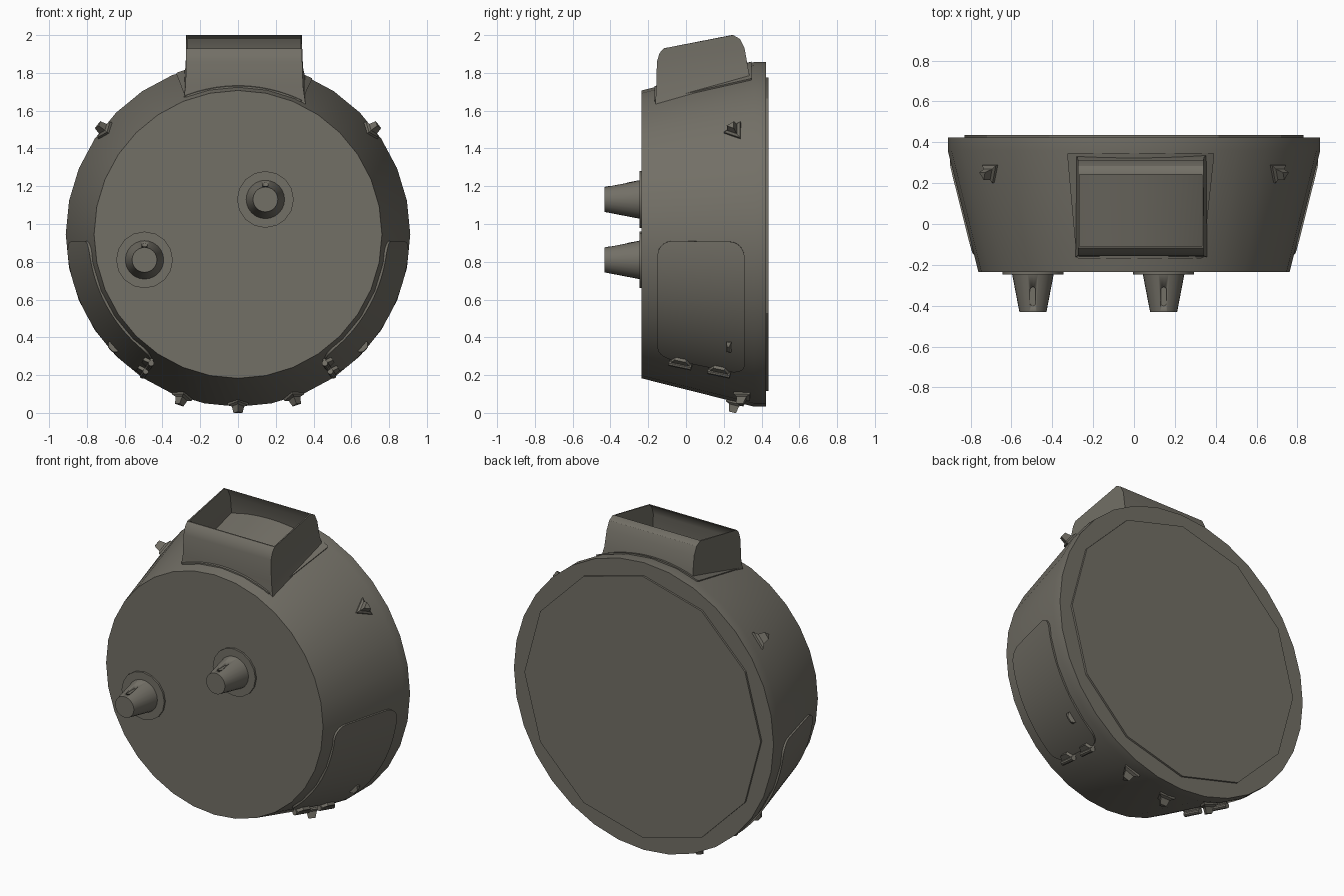
import bpy, bmesh
from math import sin, cos, pi, radians, sqrt
from mathutils import Matrix, Vector

cube = bpy.data.objects.get("Cube")
if cube:
    bpy.data.objects.remove(cube, do_unlink=True)

COLOR = (0.17, 0.16, 0.133, 1)
paint = bpy.data.materials.new("warm grey metal")
paint.use_nodes = True
paint.diffuse_color = COLOR
bsdf = paint.node_tree.nodes["Principled BSDF"]
bsdf.inputs["Base Color"].default_value = COLOR
bsdf.inputs["Roughness"].default_value = 0.7

MID = 0.945                      # height of the drum axis
FRONT, SHOULDER, BACK = -0.235, 0.36, 0.424
R_FRONT, R_BACK = 0.762, 0.912
SLOPE = (R_BACK - R_FRONT) / (SHOULDER - FRONT)


def finish(bm, name, angle=30):
    bmesh.ops.recalc_face_normals(bm, faces=bm.faces)
    mesh = bpy.data.meshes.new(name)
    bm.to_mesh(mesh)
    bm.free()
    mesh.materials.append(paint)
    obj = bpy.data.objects.new(name, mesh)
    bpy.context.collection.objects.link(obj)
    bpy.ops.object.select_all(action="DESELECT")
    obj.select_set(True)
    bpy.context.view_layer.objects.active = obj
    bpy.ops.object.shade_smooth_by_angle(angle=radians(angle))
    return obj


def add_skin(bm, rings, loop=False):
    """Join rings of points with quads; close with caps or back to the start."""
    rows = [[bm.verts.new(p) for p in ring] for ring in rings]
    n = len(rows[0])
    pairs = list(zip(rows, rows[1:]))
    if loop:
        pairs.append((rows[-1], rows[0]))
    else:
        bm.faces.new(rows[0])
        bm.faces.new(rows[-1])
    for a, b in pairs:
        for i in range(n):
            j = (i + 1) % n
            bm.faces.new((a[i], a[j], b[j], b[i]))


def skin(name, rings, loop=False):
    bm = bmesh.new()
    add_skin(bm, rings, loop)
    return finish(bm, name)


def lathe(name, profile, sides, x=0, z=MID):
    """Turn (radius, y) pairs round an axis running front to back."""
    rings = [[(x + r * cos(2 * pi * i / sides), y, z + r * sin(2 * pi * i / sides))
              for i in range(sides)] for r, y in profile]
    return skin(name, rings)


def on_drum(a, y, lift=0):
    r = R_FRONT + SLOPE * (y - FRONT) + lift
    return Vector((r * cos(a), y, MID + r * sin(a)))


def frame(a, y):
    """Local x runs backward, y round the drum, z outward."""
    along = Vector((SLOPE * cos(a), 1, SLOPE * sin(a))).normalized()
    around = Vector((-sin(a), 0, cos(a)))
    m = Matrix((along, around, along.cross(around))).transposed().to_4x4()
    m.translation = on_drum(a, y)
    return m


def panel(name, a0, a1, y0, y1, rad, lift):
    """Raised plate with rounded corners that follows the drum wall."""
    rings, n = [], 40
    for i in range(n + 1):
        t = (1 - cos(pi * i / n)) / 2
        a = a0 + (a1 - a0) * t
        s = min(t, 1 - t) * abs(a1 - a0) * 0.85
        c = rad - sqrt(rad**2 - (rad - s)**2) if s < rad else 0
        rings.append([on_drum(a, y0 + c, lift), on_drum(a, y1 - c, lift),
                      on_drum(a, y1 - c, -0.02), on_drum(a, y0 + c, -0.02)])
    return skin(name, rings)


def scaled(shape, k, h, m):
    return [m @ Vector((x * k, y * k, h)) for x, y in shape]


def clip(name, a, y):
    """Triangular foot with a smaller prong."""
    m = frame(a, y)
    tri = [(-0.05, 0), (0.04, 0.055), (0.04, -0.055)]
    steps = [(1, -0.01), (1, 0.008), (0.6, 0.018), (0.42, 0.057)]
    return skin(name, [scaled(tri, k, h, m) for k, h in steps])


def hinge(name, a, y, side):
    """Tapered leaf with a barrel along its edge."""
    m = frame(a, y)
    bm = bmesh.new()
    leaf = [(-0.06, 0), (0.06, 0), (0.03, 0.045 * side), (-0.03, 0.045 * side)]
    add_skin(bm, [scaled(leaf, 1, h, m) for h in (-0.01, 0.026)])
    bmesh.ops.create_cone(bm, cap_ends=True, segments=10, radius1=0.016, radius2=0.016,
                          depth=0.12, matrix=m @ Matrix.Translation((0, 0, 0.022))
                          @ Matrix.Rotation(pi / 2, 4, "Y"))
    return finish(bm, name)


# Drum and back cover
lathe("drum", [(R_FRONT, FRONT), (R_BACK, SHOULDER), (R_BACK, BACK)], 32)
lathe("back_cover", [(0.83, BACK - 0.01), (0.83, 0.436)], 12)

# Front knobs with a slot along the top
for label, x, z in (("upper", 0.145, 1.13), ("lower", -0.495, 0.81)):
    lathe(label + "_knob_base", [(0.15, FRONT + 0.01), (0.15, -0.247)], 16, x, z)
    knob = lathe(label + "_knob", [(0.103, -0.24), (0.066, -0.432)], 24, x, z)
    bm = bmesh.new()
    bmesh.ops.create_cone(bm, cap_ends=True, segments=12, radius1=0.014, radius2=0.014,
                          depth=0.06, matrix=Matrix.Rotation(pi / 12, 4, "Z"))
    for v in bm.verts:
        v.co.y += 0.032 if v.co.y > 0 else -0.032
    bmesh.ops.translate(bm, verts=bm.verts, vec=(x, -0.355, z + 0.098))
    cutter = finish(bm, label + "_slot_cutter")
    cutter.hide_render = True
    cutter.hide_set(True)
    cut = knob.modifiers.new("slot", "BOOLEAN")
    cut.operation = "DIFFERENCE"
    cut.object = cutter

# Open chute on top: half width, front y and z, back y and z for each level
CHUTE_X = 0.033
levels = [(0.307, -0.118, 1.93, 0.25, 2.0), (0.307, -0.14, 1.905, 0.285, 1.98),
          (0.307, -0.154, 1.86, 0.31, 1.93), (0.311, -0.157, 1.73, 0.328, 1.83),
          (0.328, -0.164, 1.61, 0.342, 1.75)]


def chute_ring(level, wall):
    hw, fy, fz, by, bz = level
    hw, fy, by = hw - wall, fy + wall, by - wall
    return [(CHUTE_X - hw, fy, fz), (CHUTE_X + hw, fy, fz),
            (CHUTE_X + hw, by, bz), (CHUTE_X - hw, by, bz)]


skin("chute", [chute_ring(l, 0.008) for l in reversed(levels)]
     + [chute_ring(l, 0) for l in levels], loop=True)
panel("chute_flange", radians(64.5), radians(111), -0.168, 0.348, 0.01, 0.006)

# Parts repeated on both sides
for side, label in ((1, "left"), (-1, "right")):
    def around(deg):
        return radians(deg if side > 0 else 180 - deg)

    panel(label + "_door", around(-2.5), around(-55), -0.15, 0.31, 0.08, 0.009)
    hinge(label + "_front_hinge", around(-56), -0.025, side)
    hinge(label + "_rear_hinge", around(-56), 0.18, side)
    clip(label + "_upper_clip", around(38), 0.25)
    clip(label + "_lower_clip", around(-71), 0.3)
    # Door latch
    m = frame(around(-42), 0.23)
    latch = [(-0.012, -0.035), (0.012, -0.035), (0.012, 0.035), (-0.012, 0.035)]
    skin(label + "_latch", [scaled(latch, 1, -0.01, m), scaled(latch, 1, 0.015, m),
                            scaled(latch, 0.5, 0.032, m)])

clip("bottom_clip", radians(-90), 0.262)
